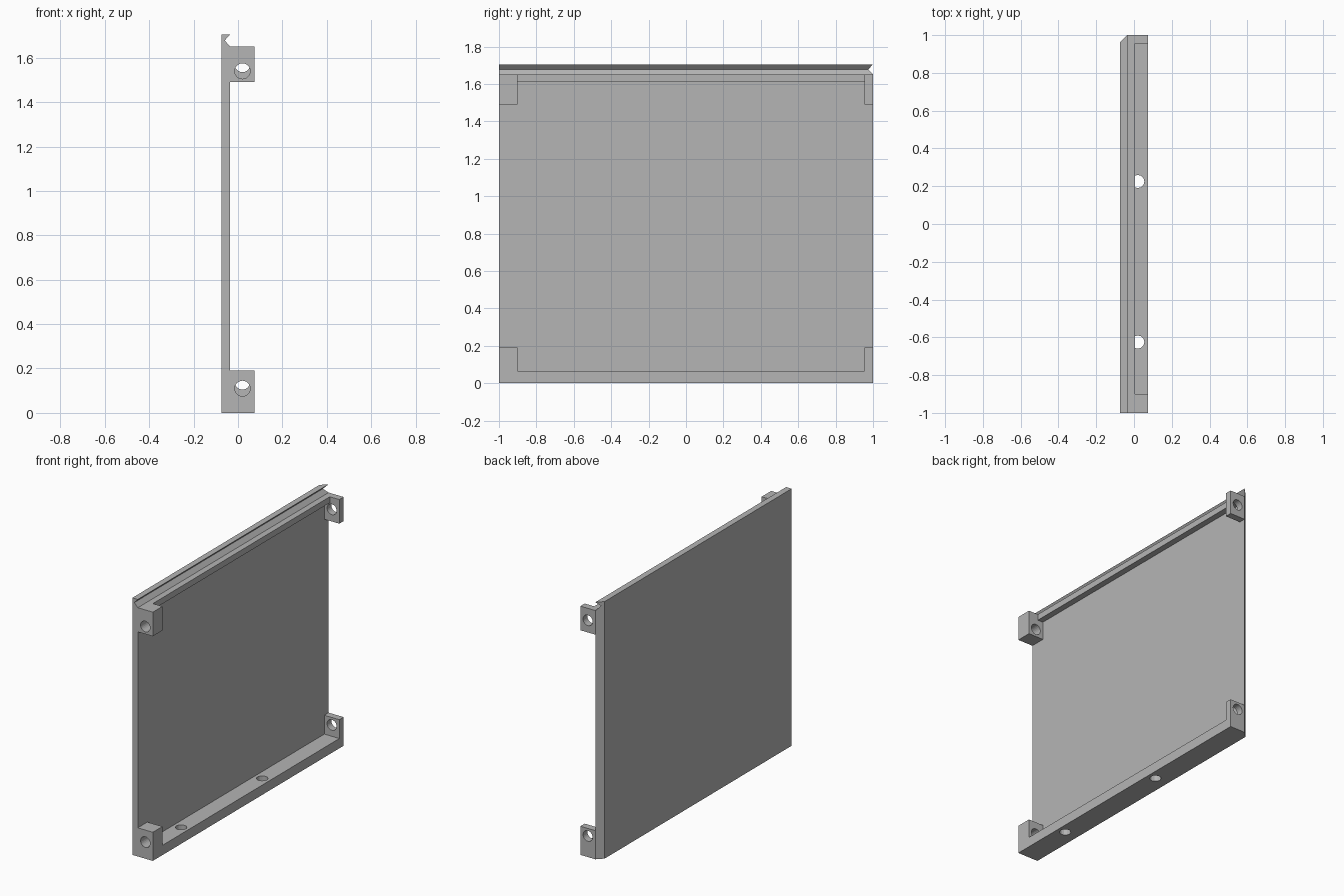
import bpy, bmesh
from mathutils import Vector

if "Cube" in bpy.data.objects:
    bpy.data.objects.remove(bpy.data.objects["Cube"], do_unlink=True)

grey = bpy.data.materials.new("plain_grey")
grey.use_nodes = True
grey.diffuse_color = (0.46, 0.46, 0.46, 1)
grey.node_tree.nodes["Principled BSDF"].inputs["Base Color"].default_value = grey.diffuse_color

OUTER, INNER, FRONT = -0.075, -0.035, 0.075   # panel faces and frame depth
TOP, LEDGE = 1.705, 1.65
HOLE_X, HOLE_R = 0.02, 0.035


def finish(name, bm):
    bmesh.ops.recalc_face_normals(bm, faces=bm.faces)
    mesh = bpy.data.meshes.new(name)
    bm.to_mesh(mesh)
    bm.free()
    mesh.materials.append(grey)
    obj = bpy.data.objects.new(name, mesh)
    bpy.context.collection.objects.link(obj)
    return obj


def extrude_y(name, profile, y0, y1, chamfer=False):
    """Extrude an x-z outline along y, optionally bevelling the outer back edge."""
    bm = bmesh.new()
    face = bm.faces.new([bm.verts.new((x, y0, z)) for x, z in profile])
    new = bmesh.ops.extrude_face_region(bm, geom=[face])["geom"]
    bmesh.ops.translate(bm, vec=(0, y1 - y0, 0),
                        verts=[v for v in new if isinstance(v, bmesh.types.BMVert)])
    if chamfer:
        cut = bmesh.ops.bisect_plane(bm, geom=bm.verts[:] + bm.edges[:] + bm.faces[:],
                                     plane_co=(INNER, y1, 0), plane_no=(-1, 1, 0),
                                     clear_outer=True, dist=0.0001)
        edges = [e for e in cut["geom_cut"] if isinstance(e, bmesh.types.BMEdge)]
        bmesh.ops.holes_fill(bm, edges=[e for e in bm.edges if e.is_boundary] or edges)
    return finish(name, bm)


def bar(name, x1, y0, y1, z0, z1):
    return extrude_y(name, [(INNER, z0), (x1, z0), (x1, z1), (INNER, z1)], y0, y1)


def drill(obj, centre, axis, sides):
    """Cut a round through-hole along the given axis."""
    bm = bmesh.new()
    turn = Vector((0, 0, 1)).rotation_difference(Vector(axis)).to_matrix().to_4x4()
    bmesh.ops.create_cone(bm, cap_ends=True, segments=sides, radius1=HOLE_R,
                          radius2=HOLE_R, depth=0.3, matrix=turn)
    bmesh.ops.translate(bm, vec=centre, verts=bm.verts)
    cutter = finish("hole_cutter", bm)
    cutter.hide_render = True
    mod = obj.modifiers.new("hole", "BOOLEAN")
    mod.operation, mod.solver, mod.object = "DIFFERENCE", "EXACT", cutter
    bpy.context.view_layer.objects.active = obj
    bpy.ops.object.modifier_apply(modifier=mod.name)
    bpy.data.objects.remove(cutter, do_unlink=True)


# Panel with a V groove under its top lip
extrude_y("panel", [(OUTER, 0), (INNER, 0), (INNER, LEDGE), (-0.06, 1.678),
                    (INNER, TOP), (OUTER, TOP)], -1, 1, chamfer=True)

# Rails between the corner blocks
Y_FRONT, Y_BACK = -0.9, 0.955
bar("top_rail", 0.005, Y_FRONT, Y_BACK, 1.61, LEDGE)
bottom_rail = bar("bottom_rail", FRONT, Y_FRONT, Y_BACK, 0, 0.065)
for y in (-0.625, 0.225):
    drill(bottom_rail, (HOLE_X, y, 0.03), (0, 0, 1), 12)

# Corner blocks; the back holes sit slightly higher than the front ones
for level, z0, z1, hole_z in (("bottom", 0, 0.19, 0.11), ("top", 1.49, LEDGE, 1.54)):
    for side, y0, y1, lift in (("front", -1, Y_FRONT, 0), ("back", Y_BACK, 1, 0.03)):
        block = bar(f"{level}_{side}_block", FRONT, y0, y1, z0, z1)
        drill(block, (HOLE_X, (y0 + y1) / 2, hole_z + lift), (0, 1, 0), 24)
